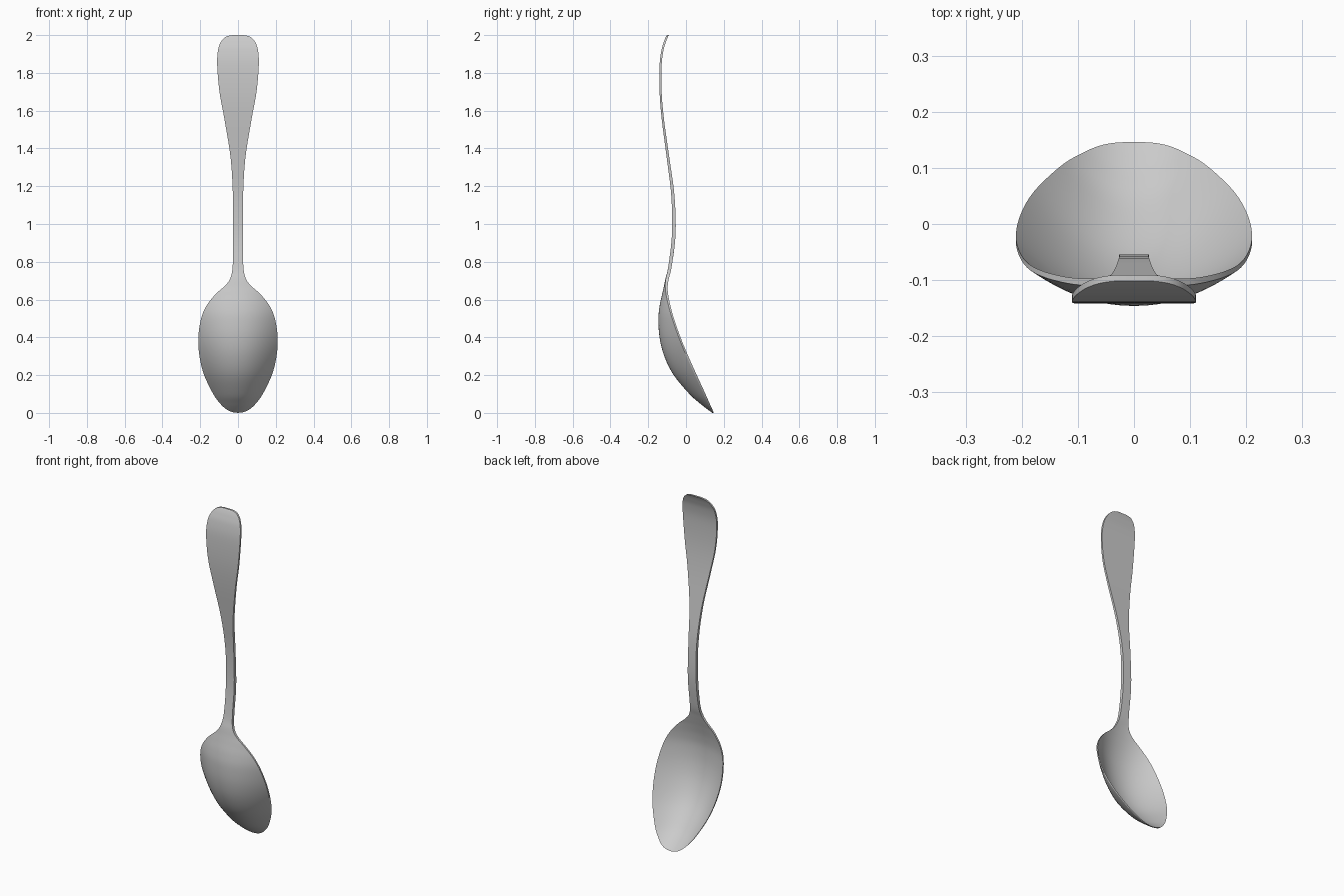
import bpy, bmesh, math

# Stations along the spoon: z, half width, rim y, spine (front) y, thickness
STATIONS = [
    (0.000, 0.000, 0.140, 0.140, 0.006),
    (0.005, 0.032, 0.138, 0.133, 0.007),
    (0.020, 0.063, 0.131, 0.112, 0.008),
    (0.050, 0.095, 0.117, 0.074, 0.008),
    (0.100, 0.131, 0.094, 0.018, 0.009),
    (0.200, 0.179, 0.048, -0.065, 0.009),
    (0.300, 0.204, 0.003, -0.115, 0.009),
    (0.400, 0.210, -0.038, -0.140, 0.009),
    (0.500, 0.195, -0.073, -0.146, 0.009),
    (0.570, 0.165, -0.093, -0.139, 0.010),
    (0.630, 0.117, -0.106, -0.126, 0.011),
    (0.670, 0.072, -0.110, -0.117, 0.013),
    (0.710, 0.042, -0.107, -0.109, 0.016),
    (0.780, 0.028, -0.093, -0.093, 0.018),
    (0.950, 0.027, -0.074, -0.074, 0.019),
    (1.150, 0.027, -0.078, -0.078, 0.017),
    (1.350, 0.039, -0.102, -0.102, 0.014),
    (1.550, 0.071, -0.128, -0.128, 0.012),
    (1.700, 0.098, -0.140, -0.140, 0.011),
    (1.840, 0.110, -0.140, -0.140, 0.011),
    (1.920, 0.106, -0.130, -0.130, 0.011),
    (1.965, 0.090, -0.117, -0.117, 0.011),
    (1.990, 0.066, -0.107, -0.107, 0.011),
    (1.999, 0.035, -0.102, -0.102, 0.011),
    (2.000, 0.000, -0.102, -0.102, 0.011),
]
STEPS, COLS = 5, 28


def catmull(p0, p1, p2, p3, t):
    return [0.5 * (2 * b + (c - a) * t + (2 * a - 5 * b + 4 * c - d) * t ** 2
                   + (3 * b - a - 3 * c + d) * t ** 3)
            for a, b, c, d in zip(p0, p1, p2, p3)]


# Smooth the stations into rows
rows = []
last = len(STATIONS) - 1
for i in range(last):
    ctrl = [STATIONS[min(max(i + k, 0), last)] for k in (-1, 0, 1, 2)]
    rows += [catmull(*ctrl, s / STEPS) for s in range(STEPS)]
rows.append(STATIONS[-1])

# Closed cross-section loop for each row: front skin, then back skin
us = [math.sin(math.pi * (j / COLS - 0.5)) for j in range(COLS + 1)]
bm = bmesh.new()
loops = []
for z, w, rim, spine, thick in rows:
    z, w = min(max(z, 0), 2), max(w, 0)
    ys = [rim + (spine - rim) * (1 - abs(u) ** 2.1) for u in us]
    loop = [bm.verts.new((u * w, y, z)) for u, y in zip(us, ys)]
    loop += [bm.verts.new((u * w, y + thick, z))
             for u, y in reversed(list(zip(us, ys)))]
    loops.append(loop)
n = len(loops[0])
for a, b in zip(loops, loops[1:]):
    for j in range(n):
        k = (j + 1) % n
        bm.faces.new((a[j], a[k], b[k], b[j]))
bmesh.ops.remove_doubles(bm, verts=bm.verts, dist=1e-5)
bmesh.ops.recalc_face_normals(bm, faces=bm.faces)

# Spoon object
mesh = bpy.data.meshes.new("spoon")
bm.to_mesh(mesh)
bm.free()
spoon = bpy.data.objects.new("spoon", mesh)
bpy.context.collection.objects.link(spoon)
bpy.context.view_layer.objects.active = spoon
spoon.select_set(True)
bpy.ops.object.shade_smooth_by_angle(angle=math.radians(40))
